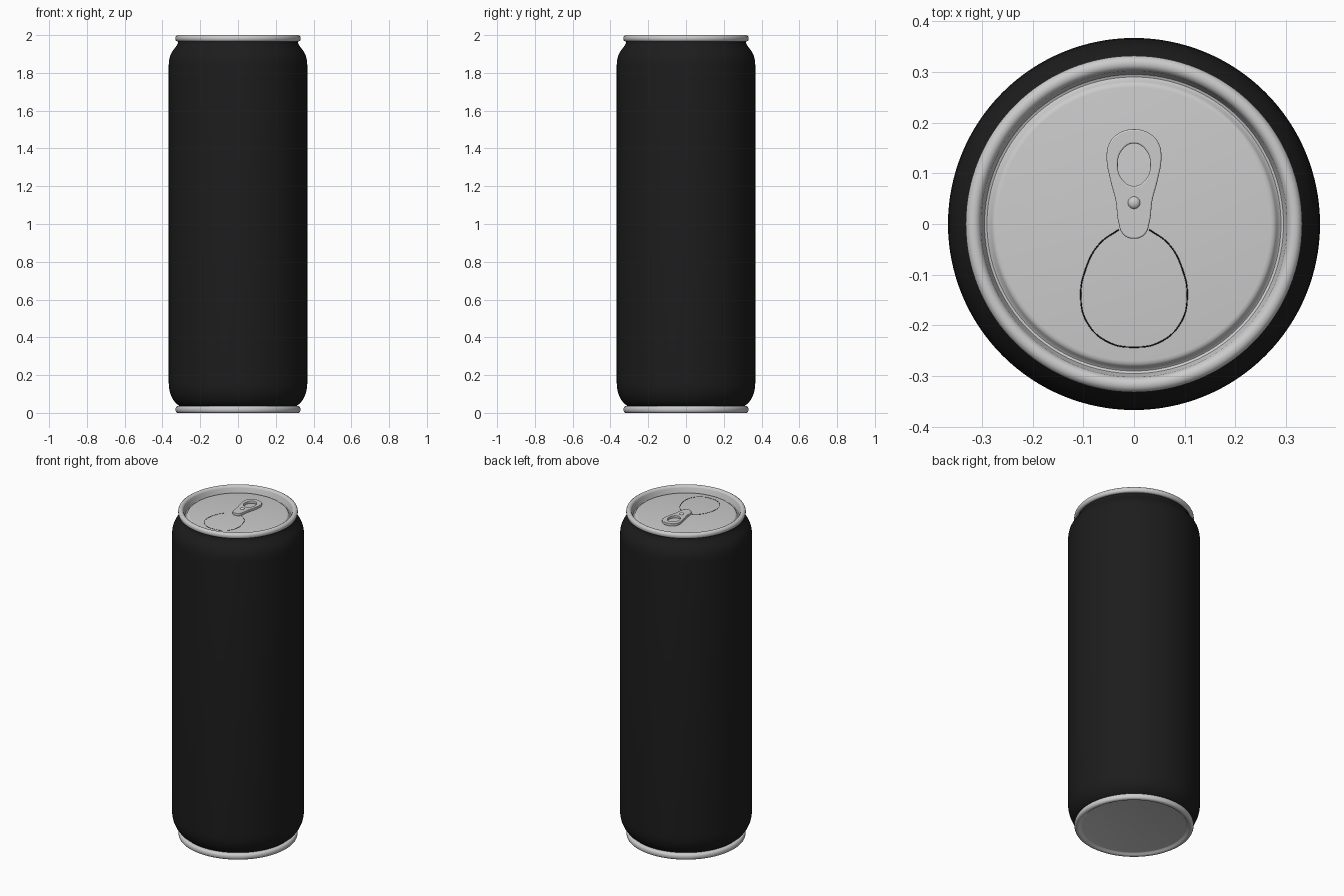
import bpy, bmesh, math

if "Cube" in bpy.data.objects:
    bpy.data.objects.remove(bpy.data.objects["Cube"])


def material(name, rgb):
    m = bpy.data.materials.new(name)
    m.diffuse_color = (*rgb, 1)
    m.use_nodes = True
    m.node_tree.nodes["Principled BSDF"].inputs["Base Color"].default_value = m.diffuse_color
    return m


def smooth(ob, angle=40):
    bpy.ops.object.select_all(action='DESELECT')
    ob.select_set(True)
    bpy.context.view_layer.objects.active = ob
    bpy.ops.object.shade_smooth_by_angle(angle=math.radians(angle))


def lathe(name, profile, mat=None, steps=128):
    """Spin an (r, z) profile, listed bottom-outside to top-inside, around z."""
    bm = bmesh.new()
    vs = [bm.verts.new((r, 0, z)) for r, z in profile]
    es = [bm.edges.new(p) for p in zip(vs, vs[1:])]
    bmesh.ops.spin(bm, geom=vs + es, cent=(0, 0, 0), axis=(0, 0, 1),
                   angle=math.tau, steps=steps, use_merge=False)
    bmesh.ops.remove_doubles(bm, verts=bm.verts, dist=1e-5)
    bmesh.ops.recalc_face_normals(bm, faces=bm.faces)
    # make sure the outer wall faces outwards
    outer = max(bm.faces, key=lambda f: f.calc_center_median().xy.length)
    if outer.normal.xy.dot(outer.calc_center_median().xy) < 0:
        bmesh.ops.reverse_faces(bm, faces=bm.faces)
    me = bpy.data.meshes.new(name)
    bm.to_mesh(me)
    bm.free()
    ob = bpy.data.objects.new(name, me)
    bpy.context.collection.objects.link(ob)
    if mat:
        me.materials.append(mat)
    smooth(ob)
    return ob


def curve(name, loops, z, fill=False, thick=0.0, bevel=0.0, mat=None):
    """Smooth curve object from (points, cyclic) loops, turned into a mesh."""
    cu = bpy.data.curves.new(name, 'CURVE')
    cu.dimensions = '2D' if fill else '3D'
    cu.fill_mode = 'BOTH' if fill else 'FULL'
    cu.extrude, cu.bevel_depth, cu.bevel_resolution = thick, bevel, 2
    cu.offset = -bevel if fill else 0
    for pts, cyclic in loops:
        sp = cu.splines.new('BEZIER')
        sp.bezier_points.add(len(pts) - 1)
        sp.use_cyclic_u = cyclic
        sp.resolution_u = 8
        for bp, (x, y) in zip(sp.bezier_points, pts):
            bp.co = (x, y, 0)
            bp.handle_left_type = bp.handle_right_type = 'AUTO'
    ob = bpy.data.objects.new(name, cu)
    bpy.context.collection.objects.link(ob)
    ob.location.z = z
    if mat:
        cu.materials.append(mat)
    bpy.ops.object.select_all(action='DESELECT')
    ob.select_set(True)
    bpy.context.view_layer.objects.active = ob
    bpy.ops.object.convert(target='MESH')
    ob = bpy.context.view_layer.objects.active
    smooth(ob)
    return ob


black = material("black_paint", (0.012, 0.012, 0.012))
LID = 1.97

# painted body with rounded shoulders
lathe("can_body", [(0.29, 0.028), (0.312, 0.038), (0.331, 0.053), (0.347, 0.075),
                   (0.359, 0.103), (0.365, 0.13), (0.367, 0.16), (0.367, 1.84),
                   (0.365, 1.868), (0.359, 1.892), (0.349, 1.912), (0.335, 1.931),
                   (0.323, 1.947), (0.317, 1.96), (0.315, 1.975)], black)

# top seam, sunken groove and lid panel in one profile
lathe("top_rim_and_lid", [(0.312, 1.967), (0.322, 1.967), (0.329, 1.971), (0.332, 1.979),
                          (0.332, 1.988), (0.329, 1.995), (0.322, 2.0), (0.313, 2.0),
                          (0.306, 1.996), (0.302, 1.988), (0.298, 1.962), (0.295, 1.955),
                          (0.29, 1.953), (0.285, 1.956), (0.281, 1.965),
                          (0.276, 1.969), (0.27, LID), (0, LID)])

# bottom seam and recessed base
lathe("bottom_rim_and_base", [(0, 0.012), (0.29, 0.012), (0.297, 0.01), (0.303, 0.004),
                              (0.311, 0.0), (0.321, 0.0), (0.328, 0.005), (0.331, 0.013),
                              (0.331, 0.023), (0.328, 0.031), (0.321, 0.036), (0.30, 0.036)])

# pull tab with finger hole
half = [(0.03, 0.179), (0.049, 0.159), (0.054, 0.13), (0.047, 0.088),
        (0.036, 0.045), (0.031, 0.005), (0.021, -0.021)]
outline = [(0, 0.187)] + half + [(0, -0.029)] + [(-x, y) for x, y in reversed(half)]
hole = [(0.032 * math.cos(a), 0.117 + 0.042 * math.sin(a))
        for a in (i * math.tau / 8 for i in range(8))]
curve("pull_tab", [(outline, True), (hole, True)], LID + 0.007,
      fill=True, thick=0.005, bevel=0.003)

# scored mouth opening
side = [(0.03, -0.011), (0.068, -0.039), (0.094, -0.085), (0.105, -0.145),
        (0.092, -0.195), (0.053, -0.232)]
mouth = side + [(0, -0.243)] + [(-x, y) for x, y in reversed(side)]
curve("mouth_score_line", [(mouth, False)], LID, bevel=0.0013, mat=black)

# rivet holding the tab
bpy.ops.mesh.primitive_uv_sphere_add(segments=24, ring_count=12, radius=0.0125,
                                     location=(0, 0.042, LID + 0.013))
rivet = bpy.context.object
rivet.name = "tab_rivet"
rivet.scale.z = 0.7
smooth(rivet)
